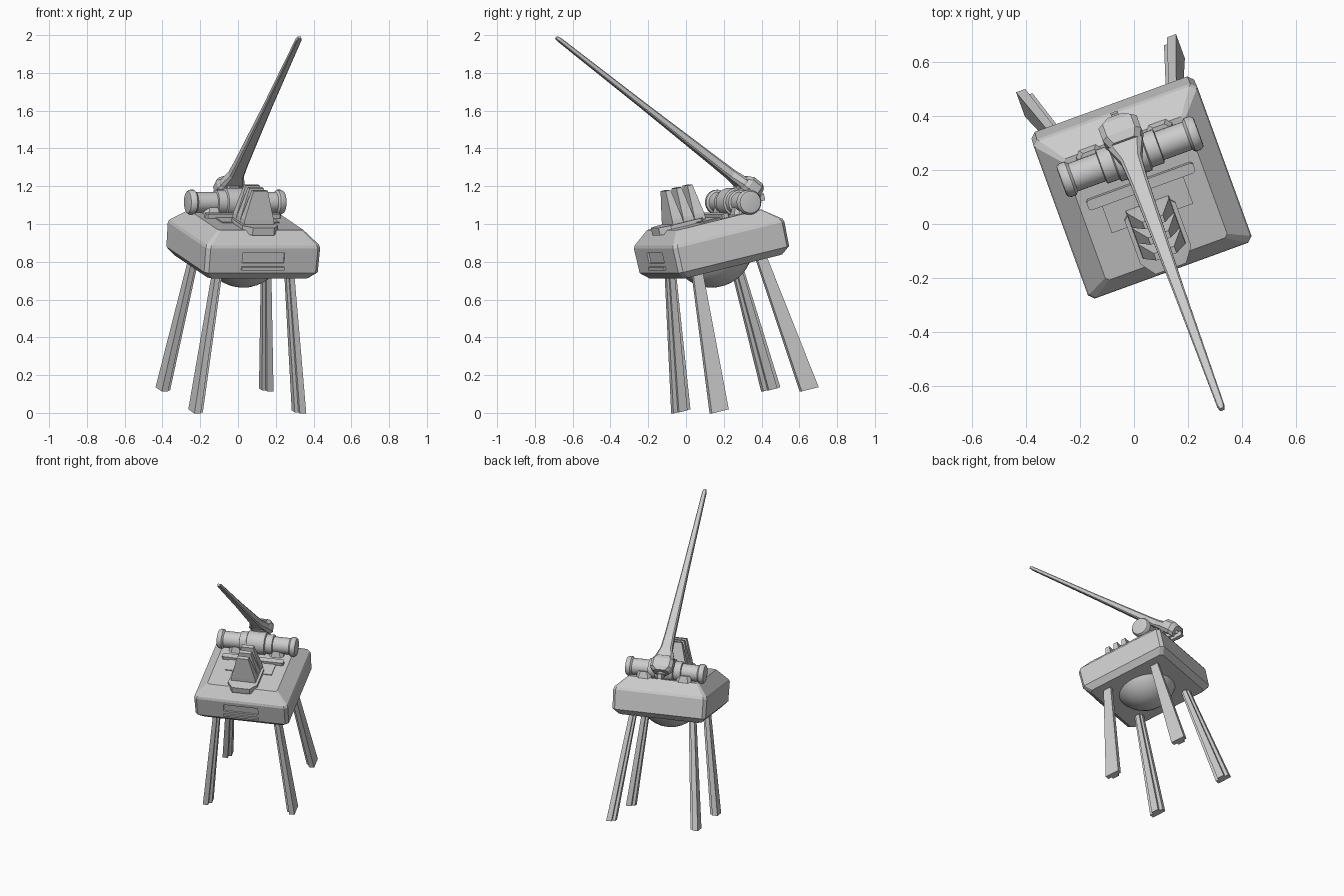
import bpy, bmesh, math
from mathutils import Matrix, Vector

if "Cube" in bpy.data.objects:
    bpy.data.objects.remove(bpy.data.objects["Cube"])

# Whole machine is turned 20 degrees and pitched 13 degrees about the hull centre
FRAME = (Matrix.Translation((0.027, 0.135, 0.883))
         @ Matrix.Rotation(math.radians(20), 4, 'Z')
         @ Matrix.Rotation(math.radians(13), 4, 'X'))


def finish(name, bm, smooth=False, local=Matrix.Identity(4)):
    bmesh.ops.recalc_face_normals(bm, faces=bm.faces)
    bm.transform(FRAME @ local)
    me = bpy.data.meshes.new(name)
    bm.to_mesh(me)
    bm.free()
    ob = bpy.data.objects.new(name, me)
    bpy.context.collection.objects.link(ob)
    if smooth:
        bpy.ops.object.select_all(action='DESELECT')
        ob.select_set(True)
        bpy.context.view_layer.objects.active = ob
        bpy.ops.object.shade_smooth_by_angle(angle=math.radians(35))
    return ob


def rect(x0, x1, y0, y1, z, c=0.0):
    """Rectangle ring, with cut corners when c > 0."""
    if c == 0:
        return [(x0, y0, z), (x1, y0, z), (x1, y1, z), (x0, y1, z)]
    return [(x0 + c, y0, z), (x1 - c, y0, z), (x1, y0 + c, z), (x1, y1 - c, z),
            (x1 - c, y1, z), (x0 + c, y1, z), (x0, y1 - c, z), (x0, y0 + c, z)]


def loft(name, rings, smooth=False, local=Matrix.Identity(4)):
    bm = bmesh.new()
    vs = [[bm.verts.new(p) for p in r] for r in rings]
    n = len(vs[0])
    for a, b in zip(vs, vs[1:]):
        for i in range(n):
            bm.faces.new((a[i], a[(i + 1) % n], b[(i + 1) % n], b[i]))
    bm.faces.new(vs[0][::-1])
    bm.faces.new(vs[-1])
    return finish(name, bm, smooth, local)


def box(name, x0, x1, y0, y1, z0, z1, c=0.0, local=Matrix.Identity(4)):
    return loft(name, [rect(x0, x1, y0, y1, z, c) for z in (z0, z1)], local=local)


def lathe_x(name, profile, cy, cz, n=28):
    """Turned part along local x from (x, radius) pairs."""
    rings = [[(x, cy + r * math.cos(2 * math.pi * i / n), cz + r * math.sin(2 * math.pi * i / n))
              for i in range(n)] for x, r in profile]
    return loft(name, rings, True)


# Hull with chamfered floor and sloping roof
hull = loft('hull', [rect(-.285, .285, -.285, .285, -.11, .02),
                     rect(-.32, .32, -.32, .32, -.073, .02),
                     rect(-.322, .322, -.322, .322, .06, .02),
                     rect(-.316, .316, -.316, .316, .076, .02),
                     rect(-.24, .24, -.255, .235, .145, .012)])

# Recessed front window with a slat below
cutter = box('window_cutter', -.118, .118, -.40, -.31, -.018, .036)
cutter.hide_render = True
cutter.hide_viewport = True
mod = hull.modifiers.new('window', 'BOOLEAN')
mod.object = cutter
mod.operation = 'DIFFERENCE'
box('front_slat', -.12, .12, -.331, -.31, -.055, -.038)

# Belly dome
bm = bmesh.new()
bmesh.ops.create_uvsphere(bm, u_segments=32, v_segments=20, radius=.22)
bmesh.ops.delete(bm, geom=[v for v in bm.verts if v.co.z > -.05], context='VERTS')
finish('belly_dome', bm, True)

# Four splayed legs, each a tapered plate with an inner rail
for sy, fb in ((-1, 'front'), (1, 'back')):
    for sx, lr in ((-1, 'left'), (1, 'right')):
        plate, rail = [], []
        for cx, cy, z, hy, t in ((.198, .182, -.08, .027, .75), (.287, .26, -.838, .049, 1)):
            plate.append([(sx * x, sy * y, z) for x, y, _ in
                          rect(cx - .008 * t, cx + .028 * t, cy - hy, cy + hy, z)])
            rail.append([(sx * x, sy * y, z) for x, y, _ in
                         rect(cx - .028 * t, cx - .008 * t, cy - hy * .5, cy + hy * .5, z)])
        loft(f'{fb}_{lr}_leg', plate)
        loft(f'{fb}_{lr}_leg_rail', rail)

# Deck panels, crossbar and fin base
box('deck_panel', -.16, .16, -.09, .05, .14, .151)
box('crossbar', -.21, .21, .022, .062, .14, .168, .008)
outline = [(-.06, -.29), (.06, -.29), (.1, -.235), (.1, -.06), (.075, -.035),
           (-.075, -.035), (-.1, -.06), (-.1, -.235)]
loft('fin_base', [[(x, y, z) for x, y in outline] for z in (.125, .166)])

# Three upright fins
for i, y in enumerate((-.185, -.122, -.059)):
    loft(f'fin_{i + 1}', [rect(-.085, .085, y - .031, y + .031, .155),
                          rect(-.082, .082, y - .029, y + .029, .19),
                          rect(-.04, .04, y - .015, y + .013, .345)])

# Barrel with end flanges and middle collar
half = [(.27, .048), (.268, .058), (.255, .066), (.235, .066), (.225, .055),
        (.115, .055), (.112, .066), (.065, .066), (.06, .076)]
lathe_x('barrel', [(-x, r) for x, r in half] + half[::-1], .171, .199)
for s, side in ((-1, 'left'), (1, 'right')):
    x0, x1 = sorted((s * .085, s * .19))
    loft(f'{side}_cradle', [rect(x0, x1, .10, .245, .14, .02),
                            rect(x0 + .01, x1 - .01, .12, .24, .185, .02)])

# Mast: local z runs along the rod, local x stays across it
axis = Vector((0, -.859, 1.003))
tilt = Matrix.Translation((0, .256, .27)) @ axis.to_track_quat('Z', 'Y').to_matrix().to_4x4()
tilt = Matrix.Translation((0, .256, .27)) @ Matrix.Rotation(math.atan2(.859, 1.003), 4, 'X')
loft('mast', [rect(-w, w, -t, t, s, w * .25) for s, w, t in
              ((-.02, .07, .03), (.03, .066, .03), (.10, .04, .026), (.2, .034, .024),
               (.7, .022, .016), (1.30, .014, .011), (1.32, .009, .008))], local=tilt)
loft('mast_hub', [rect(-w, w, -.035, t, s, .02) for s, w, t in
                  ((-.085, .05, .045), (-.06, .075, .055), (.0, .075, .055), (.03, .06, .04))],
     local=tilt)

# Hinge and tail joining hub to barrel
box('hinge', -.035, .035, .20, .285, .19, .28, .01)
box('hinge_tail', -.028, .028, .27, .325, .195, .25, .012)
box('hinge_latch', -.014, .014, .26, .345, .17, .205)
